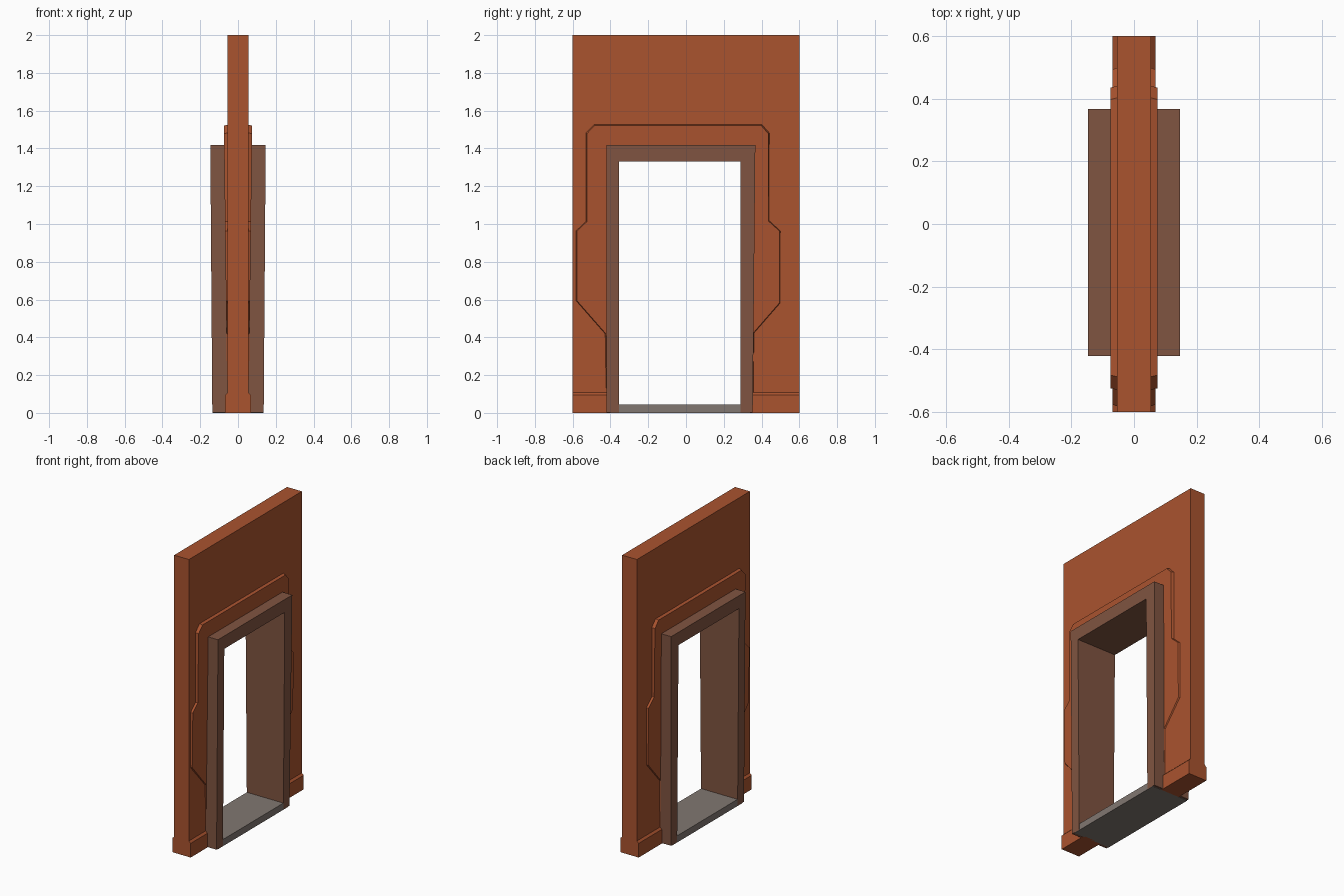
import bpy, bmesh

if "Cube" in bpy.data.objects:
    bpy.data.objects.remove(bpy.data.objects["Cube"])


def material(name, rgb):
    m = bpy.data.materials.new(name)
    m.diffuse_color = (*rgb, 1)
    m.use_nodes = True
    m.node_tree.nodes["Principled BSDF"].inputs["Base Color"].default_value = m.diffuse_color
    return m


CLAY = material("clay plaster", (0.40, 0.087, 0.028))
FRAME = material("brown frame", (0.216, 0.089, 0.053))
STONE = material("grey stone", (0.22, 0.185, 0.165))


def make(name, mat, bm):
    bmesh.ops.recalc_face_normals(bm, faces=bm.faces)
    me = bpy.data.meshes.new(name)
    bm.to_mesh(me)
    bm.free()
    me.materials.append(mat)
    ob = bpy.data.objects.new(name, me)
    bpy.context.collection.objects.link(ob)
    return ob


def loft(bm, rings):
    """Skin two matching rings and cap both ends."""
    a, b = [[bm.verts.new(p) for p in r] for r in rings]
    n = len(a)
    for i in range(n):
        j = (i + 1) % n
        bm.faces.new((a[i], a[j], b[j], b[i]))
    bm.faces.new(a)
    bm.faces.new(b)


def slab(name, mat, profile, depth):
    """Symmetric slab from a y-z profile; depth(z) is the half thickness."""
    bm = bmesh.new()
    loft(bm, [[(s * depth(z), y, z) for y, z in profile] for s in (-1, 1)])
    return make(name, mat, bm)


def arch(y0, y1, top, i0, i1, itop, base=0.0):
    """Doorway-shaped profile, outer bounds then inner bounds."""
    return [(y0, base), (y0, top), (y1, top), (y1, base),
            (i1, base), (i1, itop), (i0, itop), (i0, base)]


# Wall with doorway (its hole edge is buried inside the frame)
slab("wall", CLAY, arch(-0.6, 0.6, 2.0, -0.39, 0.325, 1.37), lambda z: 0.055)

# Projecting door frame, slightly deeper at the top
frame_profile = [(-0.422, 0.003), (-0.422, 1.417), (0.367, 1.417), (0.353, 0.003),
                 (0.288, 0.003), (0.288, 1.33), (-0.354, 1.33), (-0.354, 0.003)]
slab("door_frame", FRAME, frame_profile, lambda z: 0.136 + 0.0075 * z)

# Threshold between the jambs
slab("threshold", STONE, [(-0.40, 0), (-0.40, 0.045), (0.34, 0.045), (0.34, 0)],
     lambda z: 0.1355)

# Raised plaster surround with sloped edge, both faces of the wall
outline = [(-0.42, 0.11), (-0.425, 0.42), (-0.577, 0.594), (-0.577, 0.963),
           (-0.525, 1.012), (-0.525, 1.478), (-0.483, 1.521), (0.398, 1.521),
           (0.436, 1.478), (0.436, 1.016), (0.494, 0.963), (0.494, 0.582),
           (0.357, 0.424), (0.355, 0.11),
           (0.33, 0.11), (0.33, 1.36), (-0.39, 1.36), (-0.39, 0.11)]
bm = bmesh.new()
for s in (-1, 1):
    outer = [(s * (0.0575 + 0.0175 * (z - 0.11) / 1.41), y, z) for y, z in outline]
    inner = [(s * 0.05, -0.04 + (y + 0.04) * 1.013, 0.8 + (z - 0.8) * 1.008)
             for y, z in outline]
    loft(bm, [inner, outer])
make("plaster_surround", CLAY, bm)

# Baseboards with chamfered top, on each side of the door
section = [(-0.068, 0), (0.068, 0), (0.068, 0.095), (0.053, 0.11),
           (-0.053, 0.11), (-0.068, 0.095)]
for side, y0, y1 in (("left", -0.6, -0.39), ("right", 0.325, 0.6)):
    bm = bmesh.new()
    loft(bm, [[(x, y, z) for x, z in section] for y in (y0, y1)])
    make("baseboard_" + side, CLAY, bm)
